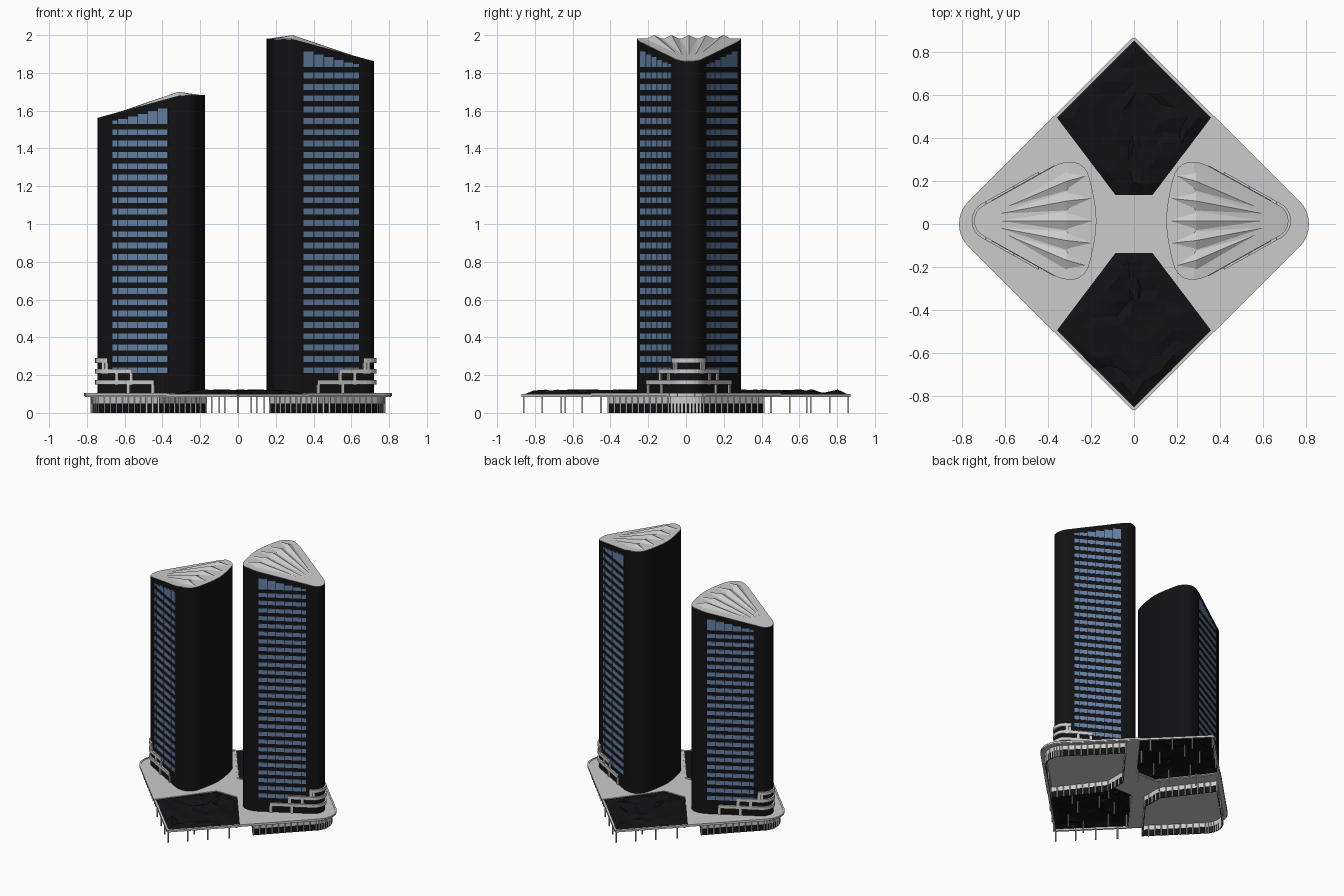
import bpy, bmesh, math, random
from mathutils import Vector

if "Cube" in bpy.data.objects:
    bpy.data.objects.remove(bpy.data.objects["Cube"])
random.seed(4)

def mat(name, rgb):
    m = bpy.data.materials.new(name)
    m.diffuse_color = (*rgb, 1)
    m.use_nodes = True
    m.node_tree.nodes["Principled BSDF"].inputs["Base Color"].default_value = m.diffuse_color
    return m
BLACK = mat("black_cladding", (0.006, 0.006, 0.007))
BLUE = mat("blue_glass", (0.13, 0.22, 0.38))

def finish(name, bm, material=None, solid=0, smooth=False):
    bmesh.ops.recalc_face_normals(bm, faces=bm.faces)
    me = bpy.data.meshes.new(name)
    bm.to_mesh(me)
    bm.free()
    ob = bpy.data.objects.new(name, me)
    bpy.context.collection.objects.link(ob)
    if material:
        me.materials.append(material)
    if solid:
        md = ob.modifiers.new("thickness", 'SOLIDIFY')
        md.thickness = solid
        md.offset = 0
    if smooth:
        bpy.context.view_layer.objects.active = ob
        ob.select_set(True)
        bpy.ops.object.shade_smooth_by_angle(angle=math.radians(30))
        ob.select_set(False)
    return ob

def prism(bm, pts, z0, z1, caps=True):
    """Extrude an outline; z1 may be a list of heights."""
    n = len(pts)
    tops = z1 if isinstance(z1, list) else [z1] * n
    lo = [bm.verts.new((p[0], p[1], z0)) for p in pts]
    hi = [bm.verts.new((p[0], p[1], t)) for p, t in zip(pts, tops)]
    for i in range(n):
        j = (i + 1) % n
        bm.faces.new((lo[i], lo[j], hi[j], hi[i]))
    if caps:
        bm.faces.new(lo[::-1])
        bm.faces.new(hi)

def bar(bm, a, b, w, z0, z1):
    """Straight upright slab from a to b, w thick."""
    a, b = Vector(a[:2]), Vector(b[:2])
    d = (b - a).normalized()
    n = Vector((-d.y, d.x)) * w / 2
    prism(bm, [a + n, b + n, b - n, a - n], z0, z1)

def post(bm, x, y, w, z0, z1):
    bar(bm, (x - w / 2, y), (x + w / 2, y), w, z0, z1)

def arc(cx, r, n=10):
    return [(cx + r * math.cos(t), r * math.sin(t)) for t in
            (math.radians(-45 + 90 * i / n) for i in range(n + 1))]

# podium deck: diamond with rounded tips and two notches for the canopies
tip = arc(0.665, 0.145)
right = [(0.09, -0.13), (0.37, -0.50)] + tip + [(0.37, 0.50), (0.09, 0.13)]
bm = bmesh.new()
prism(bm, right + [(-x, -y) for x, y in right], 0.085, 0.1)
finish("podium_deck", bm)

# deck kerbs and canopy edge beams
bm = bmesh.new()
for s in (1, -1):
    line = [(s * x, y) for x, y in right]
    for a, b in zip(line, line[1:]):
        bar(bm, a, b, 0.012, 0.09, 0.104)
    for t in (1, -1):
        bar(bm, (0, t * 0.865), (s * 0.37, t * 0.495), 0.014, 0.085, 0.1)
    bar(bm, (-0.09, s * 0.13), (0.09, s * 0.13), 0.012, 0.09, 0.104)
finish("deck_kerbs", bm)

# folded black canopies
for s, nm in ((1, "back"), (-1, "front")):
    bm = bmesh.new()
    hexa = [(0, 0.86), (0.365, 0.50), (0.09, 0.135), (-0.09, 0.135), (-0.365, 0.50)]
    f = bm.faces.new([bm.verts.new((x, s * y, 0.097)) for x, y in hexa])
    bmesh.ops.poke(bm, faces=[f])
    bmesh.ops.subdivide_edges(bm, edges=bm.edges[:], cuts=5, use_grid_fill=True)
    bmesh.ops.triangulate(bm, faces=bm.faces[:])
    for v in bm.verts:
        if not v.is_boundary:
            v.co.z = 0.102 + random.random() * 0.023
            v.co.x += random.uniform(-0.012, 0.012)
            v.co.y += random.uniform(-0.012, 0.012)
    finish(nm + "_canopy", bm, BLACK)

# thin posts carrying the canopies
bm = bmesh.new()
for s in (1, -1):
    post(bm, 0, s * 0.86, 0.008, 0, 0.09)
    for x, y in [(0.1, 0.76), (0.2, 0.66), (0.31, 0.55), (0.07, 0.64), (0.14, 0.45),
                 (0.07, 0.3), (0.25, 0.38), (0.1, 0.16)]:
        for t in (1, -1):
            post(bm, t * x, s * y, 0.008, 0, 0.097)
finish("canopy_posts", bm)

# hollow ground floor halls: grey band above dark glass with many mullions
for s, nm in ((1, "right"), (-1, "left")):
    wall = [(0.17, -0.08), (0.42, -0.41)] + arc(0.645, 0.13) + [(0.42, 0.41), (0.17, 0.08)]
    wall = [(s * x, y) for x, y in wall]
    bm = bmesh.new()
    prism(bm, wall, 0.05, 0.086, caps=False)
    finish(nm + "_hall_band", bm, solid=0.008)
    bm = bmesh.new()
    prism(bm, wall, 0.0, 0.05, caps=False)
    finish(nm + "_hall_glass", bm, BLACK, solid=0.004)
    bm = bmesh.new()
    for a, b in zip(wall, wall[1:] + wall[:1]):
        a, b = Vector(a), Vector(b)
        n = max(1, round((b - a).length / 0.045))
        for i in range(n):
            p = a.lerp(b, i / n)
            post(bm, p.x, p.y, 0.01, 0, 0.086)
    finish(nm + "_hall_mullions", bm)

# tower half plan: distance from the tip, half width
HALF = [(0, 0), (0.003, 0.022), (0.012, 0.043), (0.025, 0.058), (0.043, 0.071),
        (0.065, 0.083), (0.38, 0.259), (0.41, 0.270), (0.44, 0.275), (0.465, 0.274),
        (0.49, 0.266), (0.513, 0.248), (0.53, 0.222), (0.543, 0.18), (0.556, 0.12),
        (0.566, 0.06), (0.57, 0)]
COLS = [0.08, 0.11, 0.162, 0.215, 0.268, 0.32, 0.375]

def face_w(d):          # half width along the straight side
    return 0.0465 + 0.56 * d

def tower(nm, s, tipx, ztip):
    W = lambda d, y: (s * (tipx - d), 0.015 + y)
    top = lambda d: ztip + 0.12 * min(d / 0.44, 1)
    ring = HALF + [(d, -y) for d, y in HALF[-2:0:-1]]

    # shaft
    bm = bmesh.new()
    prism(bm, [W(*p) for p in ring], 0.1, [top(p[0]) for p in ring], caps=False)
    finish(nm + "_tower_shaft", bm, BLACK, smooth=True)

    # sloping roof
    bm = bmesh.new()
    rows = [[bm.verts.new((*W(d, t * y), top(d))) for t in ((1, -1) if y else (1,))]
            for d, y in HALF]
    for a, b in zip(rows, rows[1:]):
        bm.faces.new(a + b[::-1])
    finish(nm + "_tower_roof", bm, solid=0.004)

    # fan of roof pleats
    bm = bmesh.new()
    for k in range(-2, 3):
        P = lambda d, y, h: bm.verts.new((*W(d, y), top(d) + h))
        start = P(0.1 + 0.02 * abs(k) * (abs(k) - 1), 0.03 * k, 0.001)
        peak = P(0.43, 0.092 * k, 0.0227)
        lo, hi = P(0.43, 0.092 * k - 0.046, 0.001), P(0.43, 0.092 * k + 0.046, 0.001)
        end = P(0.56 - 0.009 * k * k, 0.105 * k, 0.001)
        for t in ((start, lo, peak), (start, peak, hi), (lo, end, peak), (peak, end, hi)):
            bm.faces.new(t)
    finish(nm + "_roof_pleats", bm)

    # window bands on both straight sides, filled in at the stepped top
    bm = bmesh.new()
    z_top = ztip - 0.03
    for t in (1, -1):
        for a, b in zip(COLS, COLS[1:]):
            pa, pb = W(a + 0.002, t * face_w(a + 0.002)), W(b - 0.001, t * face_w(b - 0.001))
            z = z_top - 0.06
            while z > 0.18:
                bar(bm, pa, pb, 0.006, z, z + 0.031)
                z -= 0.06
            bar(bm, pa, pb, 0.006, z_top, top(a) - 0.035)
    finish(nm + "_tower_windows", bm, BLUE)

    # stepped terraces wrapping the tip, with end piers
    bm = bmesh.new()
    for D, z0 in ((0.06, 0.265), (0.19, 0.208), (0.305, 0.15)):
        side = [p for p in HALF if p[0] < D - 0.005] + [(D, face_w(D))]
        out = []
        for i, (d, y) in enumerate(side):
            q, r = side[max(i - 1, 0)], side[min(i + 1, len(side) - 1)]
            n = Vector((-(r[1] - q[1]), r[0] - q[0])).normalized() if i else Vector((-1, 0))
            out.append((d + n.x * 0.012, y + n.y * 0.012))
        loop = out + [(d, -y) for d, y in out[:0:-1]]
        prism(bm, [W(*p) for p in loop], z0, z0 + 0.025)
        for t in (1, -1):
            for e in (D - 0.008, D * 0.55):
                bar(bm, W(e - 0.008, t * face_w(e - 0.008)), W(e + 0.008, t * face_w(e + 0.008)),
                    0.016, max(0.1, z0 - 0.06), z0)
    finish(nm + "_tower_terraces", bm)

tower("right", 1, 0.72, 1.86)
tower("left", -1, 0.745, 1.56)
